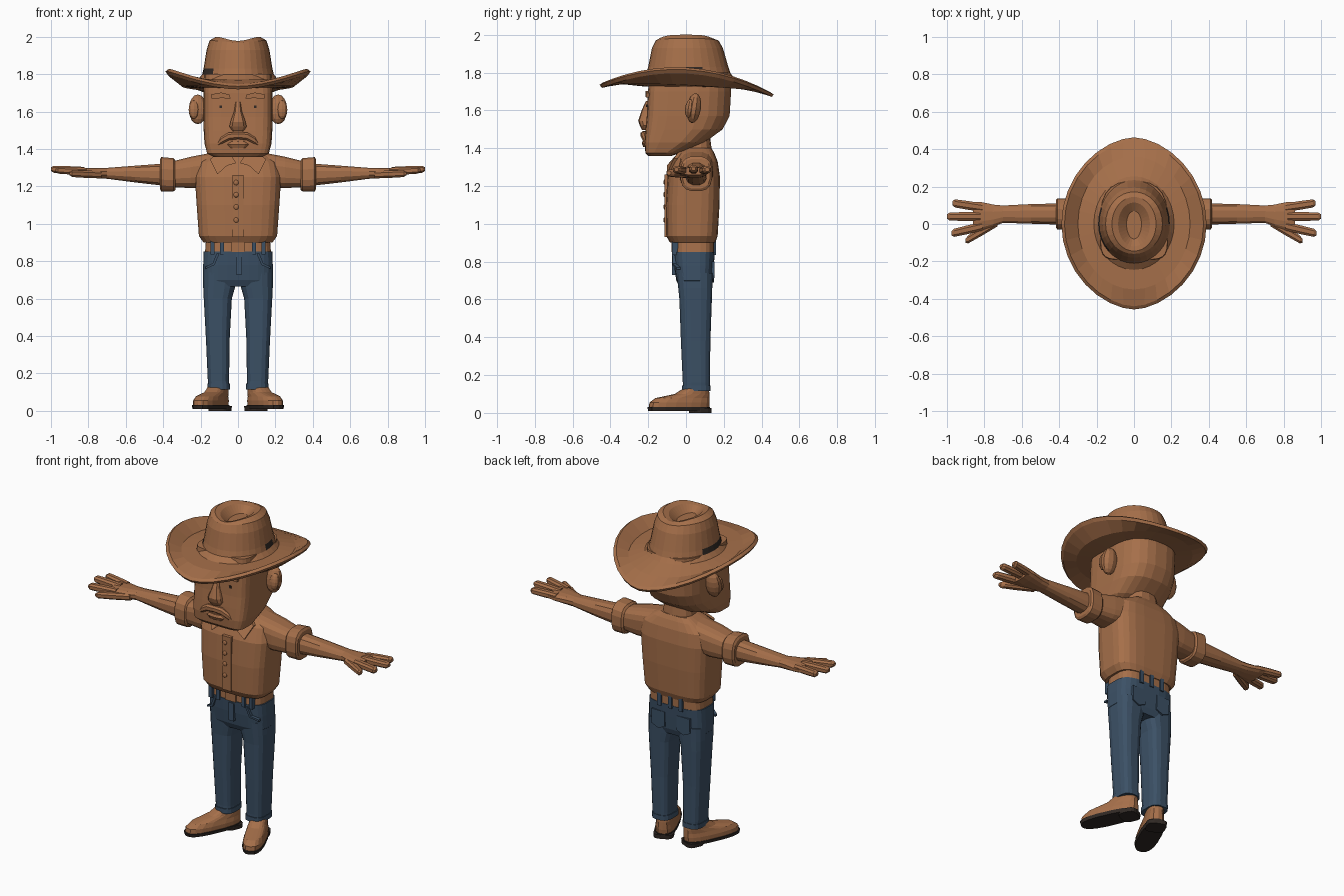
import bpy, bmesh, math
from mathutils import Matrix, Vector

if "Cube" in bpy.data.objects:
    bpy.data.objects.remove(bpy.data.objects["Cube"])


def material(name, rgb):
    m = bpy.data.materials.new(name)
    m.use_nodes = True
    m.diffuse_color = (*rgb, 1)
    m.node_tree.nodes["Principled BSDF"].inputs["Base Color"].default_value = (*rgb, 1)
    return m


BROWN = material("warm brown", (.38, .16, .068))
DENIM = material("denim blue", (.045, .082, .133))
DARK = material("dark brown", (.03, .022, .018))


def finish(name, bm, mat, mirror=False):
    bmesh.ops.recalc_face_normals(bm, faces=bm.faces)
    me = bpy.data.meshes.new(name)
    bm.to_mesh(me)
    bm.free()
    me.materials.append(mat)
    ob = bpy.data.objects.new(name, me)
    bpy.context.collection.objects.link(ob)
    if mirror:
        ob.modifiers.new("mirror", "MIRROR")
    return ob


def skin(name, rings, mat, mirror=False):
    """Bridge point rings of equal length and cap both ends."""
    bm = bmesh.new()
    vs = [[bm.verts.new(p) for p in ring] for ring in rings]
    n = len(vs[0])
    for a, b in zip(vs, vs[1:]):
        for i in range(n):
            j = (i + 1) % n
            bm.faces.new((a[i], a[j], b[j], b[i]))
    bm.faces.new(vs[0])
    bm.faces.new(vs[-1])
    return finish(name, bm, mat, mirror)


def power(v, e):
    return math.copysign(abs(v) ** (2 / e), v)


def loft(name, rings, mat, e=2.5, back=None, n=16, axis="z", mirror=False, turn=None):
    """Rings are (position, u min, u max, v min, v max) along an axis."""
    out = []
    for t, u0, u1, v0, v1 in rings:
        ring = []
        for i in range(n):
            a = math.tau * (i + .5) / n
            c, s = math.cos(a), math.sin(a)
            k = back if back and s > 0 else e
            u = (u0 + u1) / 2 + (u1 - u0) / 2 * power(c, k)
            v = (v0 + v1) / 2 + (v1 - v0) / 2 * power(s, k)
            p = Vector({"z": (u, v, t), "x": (t, u, v), "y": (u, t, v)}[axis])
            ring.append(turn @ p if turn else p)
        out.append(ring)
    return skin(name, out, mat, mirror)


def sym(z, w, f, b):
    return (z, -w, w, f, b)


def box(name, x0, x1, y0, y1, z0, z1, mat, mirror=False):
    bm = bmesh.new()
    m = Matrix.Translation(((x0 + x1) / 2, (y0 + y1) / 2, (z0 + z1) / 2))
    bmesh.ops.create_cube(bm, size=1, matrix=m @ Matrix.Diagonal((x1 - x0, y1 - y0, z1 - z0, 1)))
    return finish(name, bm, mat, mirror)


def ball(name, centre, size, mat, tilt=0, mirror=False):
    bm = bmesh.new()
    m = Matrix.Translation(centre) @ Matrix.Rotation(tilt, 4, "X") @ Matrix.Diagonal((*size, 1))
    bmesh.ops.create_uvsphere(bm, u_segments=10, v_segments=8, radius=1, matrix=m)
    return finish(name, bm, mat, mirror)


def plate(name, pts, thick, mat, mirror=False):
    """Flat outline pushed back along y."""
    back = [(x, y + thick, z) for x, y, z in pts]
    return skin(name, [pts, back], mat, mirror)


# Shirt with collar, placket and buttons
loft("shirt", [sym(.9, .185, -.085, .155), sym(.935, .21, -.105, .168), sym(1.1, .222, -.108, .178),
               sym(1.25, .232, -.098, .18), sym(1.33, .215, -.065, .168), sym(1.375, .15, -.035, .15),
               sym(1.4, .1, -.015, .135)], BROWN, e=3.6, n=24)
plate("collar", [(.01, -.085, 1.325), (.06, -.1, 1.31), (.11, -.1, 1.265), (.15, -.065, 1.345),
                 (.09, -.03, 1.395), (.05, -.03, 1.39)], .02, BROWN, True)
box("placket", -.03, .03, -.113, -.09, .93, 1.26, BROWN)
for z in (1.22, 1.155, 1.09, 1.02):
    ball("button", (-.01, -.113, z), (.014, .007, .014), BROWN)
loft("sleeves", [(.12, -.04, .15, 1.2, 1.385), (.25, -.035, .14, 1.19, 1.36), (.35, -.02, .125, 1.195, 1.335)],
     BROWN, e=3, axis="x", mirror=True)
loft("sleeve_cuffs", [(.335, -.02, .13, 1.18, 1.34), (.345, -.03, .138, 1.172, 1.352),
                      (.41, -.03, .138, 1.172, 1.358), (.418, -.02, .128, 1.185, 1.345)],
     BROWN, e=2.8, axis="x", mirror=True)

# Forearms, palms, fingers and thumbs
loft("forearms", [(.38, -.005, .112, 1.2, 1.325), (.55, .0, .108, 1.22, 1.312),
                  (.7, .005, .1, 1.24, 1.3), (.75, -.015, .105, 1.242, 1.3),
                  (.82, -.04, .12, 1.25, 1.3), (.86, -.035, .12, 1.258, 1.298)],
     BROWN, n=12, axis="x", mirror=True)
for part, x0, y0, x1, y1, z in [("little_fingers", .81, .088, .97, .112, 1.28),
                                ("middle_fingers", .82, .04, 1.0, .04, 1.285),
                                ("index_fingers", .81, -.012, .975, -.05, 1.28),
                                ("thumbs", .73, .01, .9, -.09, 1.262)]:
    rings = []
    for f, r in ((0, .024), (.5, .025), (.92, .023), (1, .012)):
        y, h = y0 + (y1 - y0) * f, z + .007 * f
        rings.append((x0 + (x1 - x0) * f, y - r, y + r, h - r * .85, h + r * .85))
    loft(part, rings, BROWN, n=8, axis="x", mirror=True)

# Neck and head
loft("neck", [sym(1.36, .1, -.02, .14), sym(1.48, .085, -.02, .125)], BROWN, n=14)
loft("head", [sym(1.358, .13, -.2, -.08), sym(1.375, .165, -.215, -.03), sym(1.43, .18, -.22, .1),
              sym(1.5, .184, -.215, .195), sym(1.57, .186, -.208, .232), sym(1.7, .186, -.202, .24),
              sym(1.8, .18, -.19, .23)], BROWN, e=6, back=2.6, n=24)
loft("nose", [sym(1.495, .03, -.232, -.18), sym(1.52, .048, -.245, -.18), sym(1.545, .042, -.253, -.18),
              sym(1.6, .022, -.235, -.18), sym(1.65, .014, -.212, -.18)], BROWN, n=10)
loft("moustache", [(0, -.242, -.19, 1.452, 1.492), (.05, -.238, -.19, 1.445, 1.49),
                   (.09, -.228, -.19, 1.425, 1.465), (.115, -.215, -.19, 1.41, 1.43)],
     BROWN, n=8, axis="x", mirror=True)
loft("lower_lip", [sym(1.405, .045, -.225, -.19), sym(1.425, .06, -.234, -.19), sym(1.44, .04, -.228, -.19)],
     BROWN, n=10)
plate("eyebrows", [(.04, -.214, 1.67), (.09, -.214, 1.672), (.14, -.212, 1.668), (.145, -.212, 1.692),
                   (.09, -.214, 1.702), (.045, -.214, 1.69)], .02, BROWN, True)
box("eyes", .086, .099, -.211, -.203, 1.618, 1.632, DARK, True)
ball("ears", (.215, .042, 1.612), (.05, .037, .08), BROWN, -.15, True)
ball("ear_inner_folds", (.235, .02, 1.61), (.03, .025, .05), BROWN, -.15, True)

# Hat: underside, curled brim, crown and creased top in one skin
N = 32


def hat_ring(rx, front, back, z, curl=0, tip=0, dip=0, point=0):
    ring = []
    for i in range(N):
        a = math.tau * i / N
        c, s = math.cos(a), math.sin(a)
        x = rx * c * (abs(c) + 1e-6) ** point
        y = s * (back if s > 0 else front)
        ring.append((x, y, z + curl * c * c - tip * s - dip * s ** 4))
    return ring


hat = skin("hat", [
    hat_ring(.19, .21, .22, 1.725), hat_ring(.3, .35, .36, 1.722, .012, .018),
    hat_ring(.375, .445, .455, 1.695, .1, .024, 0, .15), hat_ring(.388, .457, .463, 1.71, .105, .025, 0, .15),
    hat_ring(.372, .44, .445, 1.722, .105, .025, 0, .15), hat_ring(.3, .35, .36, 1.752, .015, .018),
    hat_ring(.215, .245, .255, 1.772), hat_ring(.192, .21, .235, 1.797), hat_ring(.184, .2, .224, 1.83),
    hat_ring(.168, .18, .195, 1.93), hat_ring(.152, .16, .172, 1.98, dip=.01),
    hat_ring(.118, .145, .145, 2.0, dip=.022), hat_ring(.085, .12, .115, 1.988, dip=.015),
    hat_ring(.04, .08, .07, 1.945)], BROWN)
hat.data.materials.append(DARK)
# Dark hatband pieces at both sides of the crown
for f in hat.data.polygons:
    c = f.center
    if 1.8 < c.z < 1.825 and abs(c.x) < .2:
        left_piece = c.x > .15 and 0 < c.y < .1
        right_piece = c.x < -.13 and -.13 < c.y < .07
        f.material_index = int(left_piece or right_piece)

# Belt, buckle and belt loops
loft("belt", [sym(.835, .178, -.066, .15), sym(.915, .172, -.064, .15)], BROWN, e=3.6, n=24)
box("buckle", -.035, .035, -.076, -.05, .85, .905, BROWN)
for x in (.075, .125):
    box("front_belt_loops", x, x + .022, -.074, -.04, .835, .915, DENIM, True)
box("back_belt_loops", .06, .085, .13, .158, .835, .915, DENIM, True)
box("centre_back_loop", -.013, .013, .13, .158, .835, .915, DENIM)

# Jeans
loft("jeans_seat", [sym(.665, .16, -.035, .13), sym(.7, .188, -.052, .142), sym(.78, .187, -.064, .148),
                    sym(.852, .184, -.07, .153)], DENIM, e=3.4, n=24)
loft("jeans_legs", [(.12, .046, .158, -.018, .126), (.16, .047, .162, -.018, .127),
                    (.38, .044, .172, -.028, .13), (.6, .032, .184, -.036, .138),
                    (.66, .015, .187, -.042, .14), (.74, .005, .187, -.05, .143)],
     DENIM, e=3, n=16, mirror=True)
loft("jeans_hems", [(.115, .042, .163, -.022, .13), (.145, .043, .164, -.022, .13)],
     DENIM, e=3, n=16, mirror=True)
box("fly", -.012, .022, -.075, -.05, .73, .84, DENIM)
plate("front_pocket_edges", [(.1, -.073, .84), (.115, -.073, .84), (.135, -.071, .79), (.175, -.05, .77),
                             (.175, -.05, .758), (.125, -.071, .78)], .02, DENIM, True)
plate("back_pockets", [(.04, .151, .8), (.13, .151, .8), (.13, .149, .71), (.085, .149, .69), (.04, .149, .71)],
      -.02, DENIM, True)

# Shoes, turned outward
turn = Matrix.Translation((.105, .055, 0)) @ Matrix.Rotation(math.radians(24), 4, "Z")
loft("shoes", [sym(.025, .06, -.272, .07), sym(.055, .06, -.268, .073), sym(.078, .054, -.235, .072),
               sym(.1, .05, -.12, .07), sym(.135, .047, -.06, .066)], BROWN, e=2.6, n=18, mirror=True, turn=turn)
loft("soles", [sym(.01, .06, -.275, .072), sym(.03, .064, -.28, .076)], DARK, e=2.6, n=18, mirror=True, turn=turn)
loft("heels", [sym(0, .056, -.03, .074), sym(.025, .058, -.03, .075)], DARK, e=3.5, n=16, mirror=True, turn=turn)
